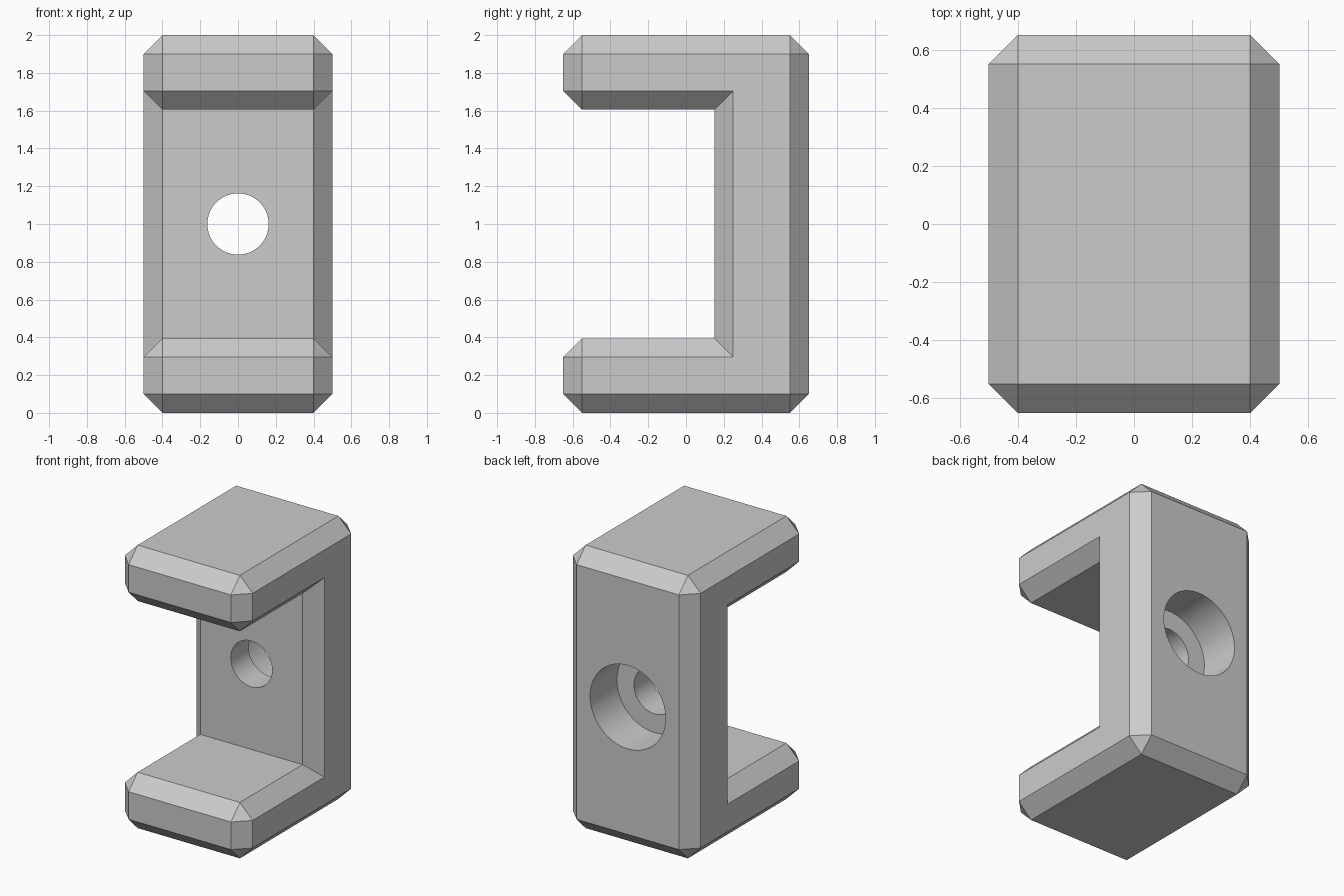
import bpy, bmesh, math

if "Cube" in bpy.data.objects:
    bpy.data.objects.remove(bpy.data.objects["Cube"])

# Single plain grey
GREY = (0.6, 0.6, 0.6, 1)
grey = bpy.data.materials.new("plain_grey")
grey.use_nodes = True
grey.diffuse_color = GREY
grey.node_tree.nodes["Principled BSDF"].inputs["Base Color"].default_value = GREY

HALF_WIDTH, CHAMFER = 0.5, 0.1
BACK, FRONT, WALL = 0.65, -0.65, 0.15
LOW, HIGH, TOP = 0.395, 1.605, 2.0

# C-shaped bracket: side profile extruded across x
profile = [(BACK, 0), (BACK, TOP), (FRONT, TOP), (FRONT, HIGH),
           (WALL, HIGH), (WALL, LOW), (FRONT, LOW), (FRONT, 0)]
bm = bmesh.new()
face = bm.faces.new([bm.verts.new((-HALF_WIDTH, y, z)) for y, z in profile])
extruded = bmesh.ops.extrude_face_region(bm, geom=[face])["geom"]
bmesh.ops.translate(bm, vec=(2 * HALF_WIDTH, 0, 0),
                    verts=[g for g in extruded if isinstance(g, bmesh.types.BMVert)])
bmesh.ops.recalc_face_normals(bm, faces=bm.faces)

# Chamfer every outer edge, leaving the two inside corners sharp
outer = [e for e in bm.edges if e.is_convex]
bmesh.ops.bevel(bm, geom=outer, offset=CHAMFER, offset_type='OFFSET',
                segments=1, profile=0.5, affect='EDGES', clamp_overlap=False)
mesh = bpy.data.meshes.new("bracket")
bm.to_mesh(mesh)
bm.free()
mesh.materials.append(grey)
bracket = bpy.data.objects.new("bracket", mesh)
bpy.context.collection.objects.link(bracket)


# Through hole and wider counterbore from the back
def drill(name, radius, y_start, y_end):
    bpy.ops.mesh.primitive_cylinder_add(
        vertices=64, radius=radius, depth=y_end - y_start,
        location=(0, (y_start + y_end) / 2, TOP / 2), rotation=(math.pi / 2, 0, 0))
    cutter = bpy.context.object
    cutter.name = name
    cutter.data.materials.append(grey)
    cut = bracket.modifiers.new(name, 'BOOLEAN')
    cut.operation, cut.solver, cut.object = 'DIFFERENCE', 'EXACT', cutter
    return cutter


cutters = [drill("bolt_hole", 0.162, 0, 0.9),
           drill("counterbore", 0.295, BACK - 0.3, 0.9)]

# Apply the cuts, then smooth the round walls only
bpy.ops.object.select_all(action='DESELECT')
bracket.select_set(True)
bpy.context.view_layer.objects.active = bracket
for cutter in cutters:
    bpy.ops.object.modifier_apply(modifier=cutter.name)
    bpy.data.objects.remove(cutter)
bpy.ops.object.shade_smooth_by_angle(angle=math.radians(30))
